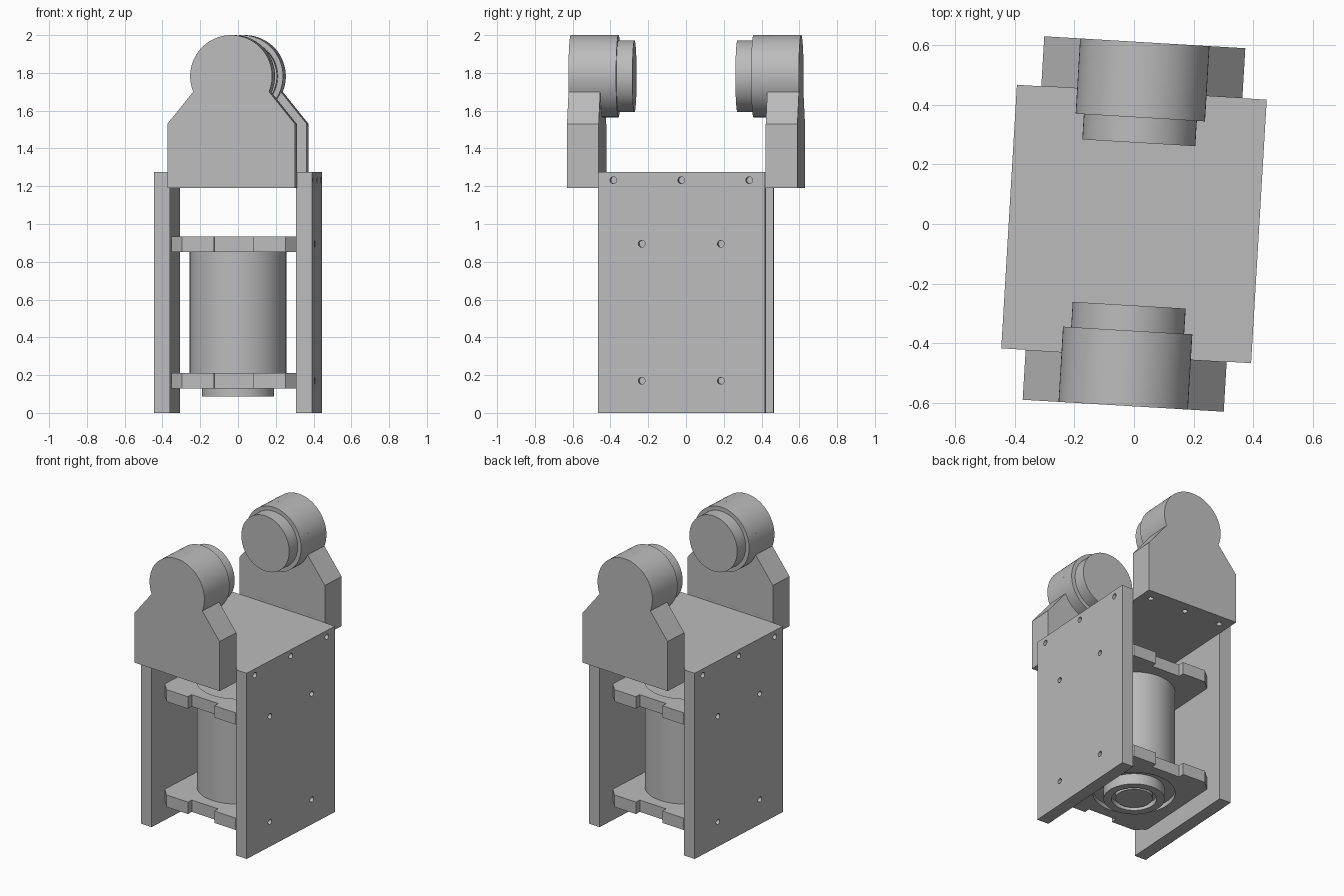
import bpy, bmesh, math
from mathutils import Matrix, Vector

if "Cube" in bpy.data.objects:
    bpy.data.objects.remove(bpy.data.objects["Cube"], do_unlink=True)

TURN = Matrix.Rotation(math.radians(-3.4), 4, 'Z')
HALF_TURN = Matrix.Rotation(math.pi, 4, 'Z')

grey = bpy.data.materials.new("plain_grey")
grey.use_nodes = True
grey.diffuse_color = (0.5, 0.5, 0.5, 1)
grey.node_tree.nodes["Principled BSDF"].inputs["Base Color"].default_value = (0.5, 0.5, 0.5, 1)


def prism(name, outline, direction, start, end):
    """Extrude a 2D outline along x, y or z between two positions."""
    place = {'X': lambda a, b, d: (d, a, b),
             'Y': lambda a, b, d: (a, d, b),
             'Z': lambda a, b, d: (a, b, d)}[direction]
    bm = bmesh.new()
    face = bm.faces.new([bm.verts.new(place(a, b, start)) for a, b in outline])
    out = bmesh.ops.extrude_face_region(bm, geom=[face])
    moved = [v for v in out['geom'] if isinstance(v, bmesh.types.BMVert)]
    bmesh.ops.translate(bm, verts=moved, vec=Vector(place(0, 0, end - start)))
    bmesh.ops.recalc_face_normals(bm, faces=bm.faces)
    mesh = bpy.data.meshes.new(name)
    bm.to_mesh(mesh)
    bm.free()
    mesh.materials.append(grey)
    obj = bpy.data.objects.new(name, mesh)
    bpy.context.scene.collection.objects.link(obj)
    return obj


def circle(r, a=0, b=0, n=64):
    return [(a + r * math.cos(math.tau * i / n), b + r * math.sin(math.tau * i / n))
            for i in range(n)]


def box(w0, w1, h0, h1):
    return [(w0, h0), (w1, h0), (w1, h1), (w0, h1)]


def cut(obj, cutters):
    """Subtract the cutters, bake the result and remove them."""
    for c in cutters:
        c.hide_render = True
        mod = obj.modifiers.new("hole", 'BOOLEAN')
        mod.object, mod.operation, mod.solver = c, 'DIFFERENCE', 'EXACT'
    bpy.context.view_layer.update()
    deps = bpy.context.evaluated_depsgraph_get()
    mesh = bpy.data.meshes.new_from_object(obj.evaluated_get(deps))
    obj.modifiers.clear()
    obj.data = mesh
    for c in cutters:
        bpy.data.objects.remove(c, do_unlink=True)


parts = []

# Side plates with screw holes
plate_holes = [(y, 1.232) for y in (-0.36, 0, 0.36)]
plate_holes += [(y, z) for y in (-0.21, 0.21) for z in (0.17, 0.895)]
for side, sign in (("left", 1), ("right", -1)):
    plate = prism(side + "_side_plate", box(-0.443, 0.443, 0, 1.275), 'X', sign * 0.335, sign * 0.42)
    cut(plate, [prism("drill", circle(0.018, y, z, 20), 'X', sign * 0.3, sign * 0.45)
                for y, z in plate_holes])
    parts.append(plate)

# Top plate
parts.append(prism("top_plate", box(-0.335, 0.335, -0.443, 0.443), 'Z', 1.19, 1.275))

# Bracket outline: shouldered base topped with a round head
HEAD_Z, HEAD_R = 1.7825, 0.2175
low = math.asin((1.70 - HEAD_Z) / HEAD_R)
arc = [low + (math.pi - 2 * low) * i / 48 for i in range(49)]
bracket_outline = [(-0.338, 1.53), (-0.338, 1.19), (0.338, 1.19), (0.338, 1.53)]
bracket_outline += [(HEAD_R * math.cos(t), HEAD_Z + HEAD_R * math.sin(t)) for t in arc]

# Front and back brackets with their barrels
for end, flip in (("front", Matrix.Identity(4)), ("back", HALF_TURN)):
    bracket = prism(end + "_bracket", bracket_outline, 'Y', -0.611, -0.443)
    cut(bracket, [prism("drill", circle(0.018, x, -0.53, 20), 'Z', 1.1, 1.28)
                  for x in (-0.265, 0, 0.265)])
    barrel = prism(end + "_barrel", circle(HEAD_R, 0, HEAD_Z), 'Y', -0.443, -0.358)
    cap = prism(end + "_barrel_cap", circle(0.19, 0, HEAD_Z), 'Y', -0.358, -0.273)
    for obj in (bracket, barrel, cap):
        obj.data.transform(flip)
        parts.append(obj)

# Clamp flanges: notched front and back, chamfered corners, round bore
quarter = [(0.335, -0.31), (0.275, -0.37), (0.105, -0.37), (0.105, -0.33)]
front_edge = quarter + [(-x, y) for x, y in reversed(quarter)]
flange_outline = front_edge + [(-x, -y) for x, y in front_edge]
for name, z0, z1 in (("lower_flange", 0.13, 0.212), ("upper_flange", 0.853, 0.935)):
    flange = prism(name, flange_outline, 'Z', z0, z1)
    cut(flange, [prism("bore", circle(0.256), 'Z', z0 - 0.1, z1 + 0.1)])
    parts.append(flange)

# Motor body, hollow boss and shaft
parts.append(prism("motor_body", circle(0.256), 'Z', 0.16, 0.905))
boss = prism("motor_boss", circle(0.19), 'Z', 0.087, 0.16)
cut(boss, [prism("recess", circle(0.14), 'Z', 0.05, 0.12)])
parts.append(boss)
parts.append(prism("motor_shaft", circle(0.115), 'Z', 0.092, 0.125))

# Turn the assembly and smooth the round surfaces
for obj in parts:
    obj.data.transform(TURN)
bpy.ops.object.select_all(action='DESELECT')
for obj in parts:
    obj.select_set(True)
bpy.context.view_layer.objects.active = parts[0]
bpy.ops.object.shade_smooth_by_angle(angle=math.radians(30))
